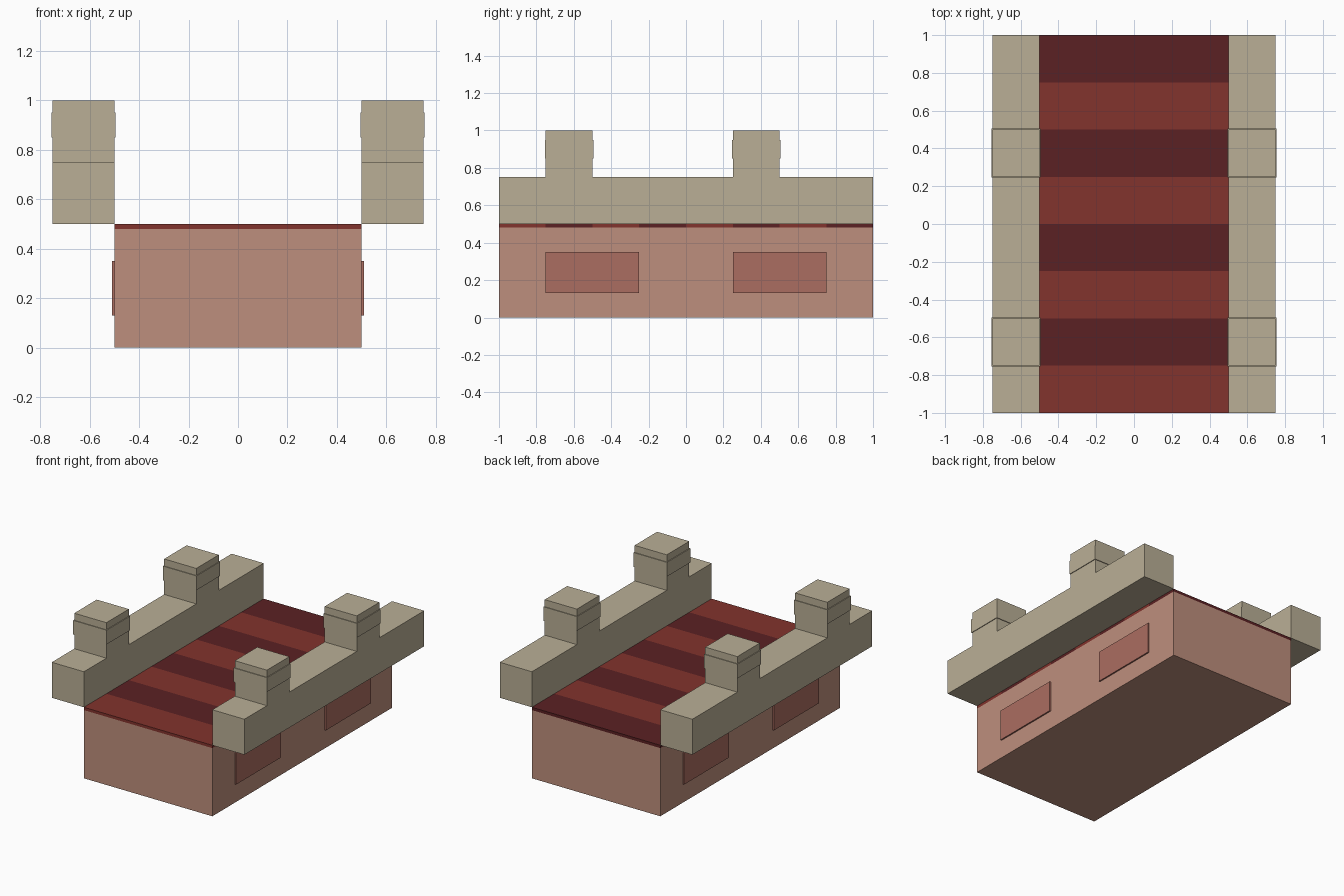
import bpy
import bmesh

if "Cube" in bpy.data.objects:
    bpy.data.objects.remove(bpy.data.objects["Cube"])


def material(name, rgb):
    """Flat material from display RGB, stored as linear values."""
    mat = bpy.data.materials.new(name)
    lin = [((c / 255 + 0.055) / 1.055) ** 2.4 for c in rgb]
    mat.diffuse_color = (*lin, 1)
    mat.use_nodes = True
    mat.node_tree.nodes["Principled BSDF"].inputs["Base Color"].default_value = mat.diffuse_color
    return mat


STONE = material("beige_stone", (186, 175, 150))
WALL = material("pale_brick", (190, 143, 125))
PANEL = material("rose_brick", (171, 109, 97))
RED = material("red_plank", (130, 51, 45))
DARK = material("dark_red_plank", (91, 33, 35))


def box(name, x, y, z, mat):
    """Box from (min, max) ranges along each axis."""
    bm = bmesh.new()
    bmesh.ops.create_cube(bm, size=1)
    for v in bm.verts:
        v.co = [r[0] if c < 0 else r[1] for c, r in zip(v.co, (x, y, z))]
    mesh = bpy.data.meshes.new(name)
    bm.to_mesh(mesh)
    bm.free()
    mesh.materials.append(mat)
    obj = bpy.data.objects.new(name, mesh)
    bpy.context.collection.objects.link(obj)
    return obj


# Bridge body
box("body", (-0.5, 0.5), (-1, 1), (0, 0.48), WALL)

# Deck planks in alternating reds
for i in range(8):
    y = -1 + i * 0.25
    box("deck_plank", (-0.5, 0.5), (y, y + 0.25), (0.48, 0.5), DARK if i % 2 else RED)

for side in (-1, 1):
    def span(a, b):
        return tuple(sorted((side * a, side * b)))

    # Parapet rail
    box("parapet", span(0.5, 0.75), (-1, 1), (0.5, 0.75), STONE)

    # Posts with a slightly wider band below the top
    for y in (-0.75, 0.25):
        box("post", span(0.5, 0.75), (y, y + 0.25), (0.75, 1), STONE)
        box("post_band", span(0.495, 0.755), (y - 0.005, y + 0.255), (0.85, 0.95), STONE)

    # Raised brick panels on the side walls
    for y in (-0.75, 0.25):
        box("side_panel", span(0.5, 0.51), (y, y + 0.5), (0.13, 0.35), PANEL)
